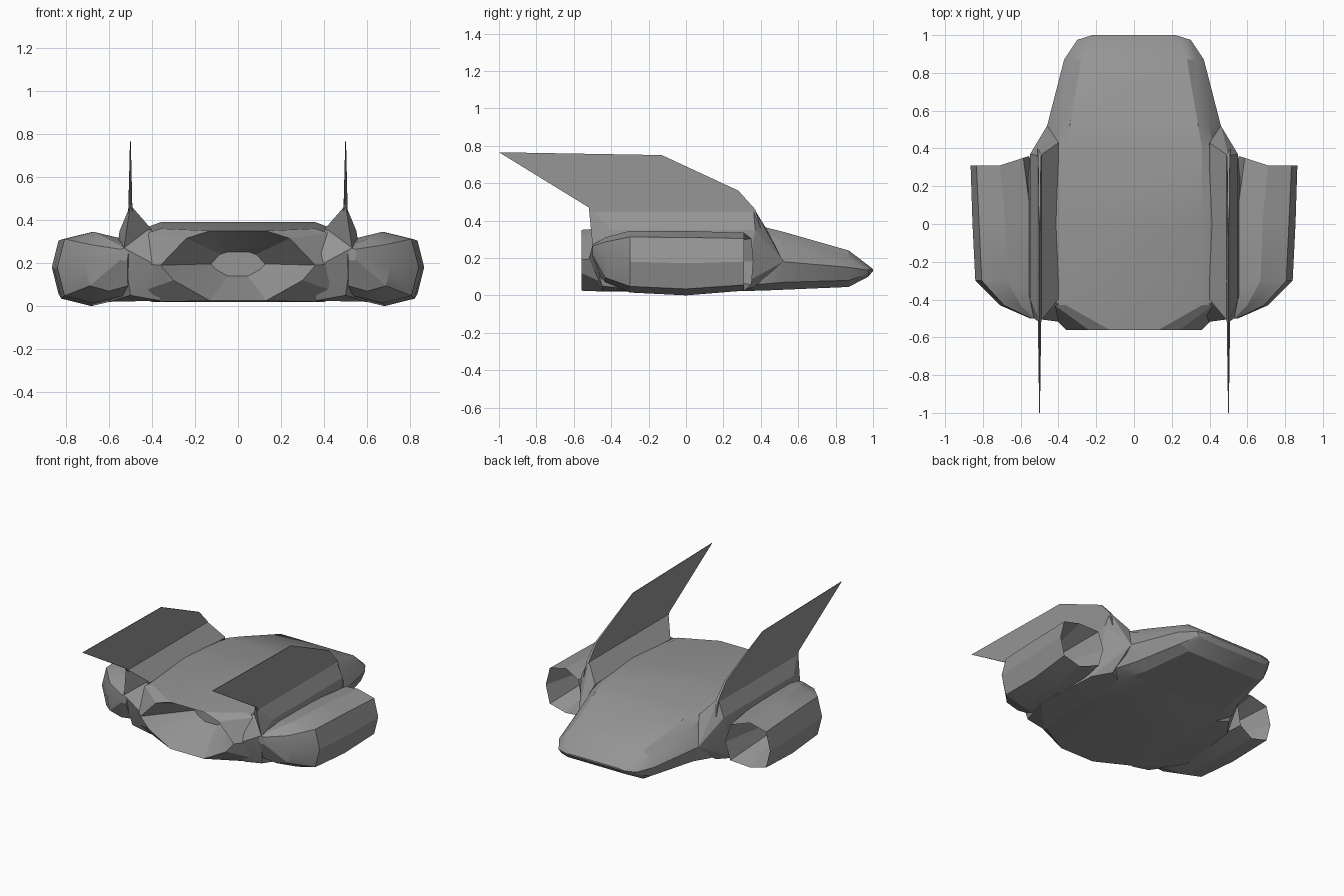
import bpy
import bmesh
import math

cube = bpy.data.objects.get("Cube")
if cube:
    bpy.data.objects.remove(cube, do_unlink=True)

grey = bpy.data.materials.new("hull_grey")
grey.use_nodes = True
COLOUR = (0.3, 0.3, 0.3, 1)
grey.diffuse_color = COLOUR
grey.node_tree.nodes["Principled BSDF"].inputs["Base Color"].default_value = COLOUR


def finish(name, bm, mirrored=False, smooth=22):
    """Turn a bmesh into a shaded object, optionally mirrored across x."""
    bmesh.ops.recalc_face_normals(bm, faces=bm.faces[:])
    mesh = bpy.data.meshes.new(name)
    bm.to_mesh(mesh)
    bm.free()
    mesh.materials.append(grey)
    obj = bpy.data.objects.new(name, mesh)
    bpy.context.collection.objects.link(obj)
    if mirrored:
        mod = obj.modifiers.new("mirror", 'MIRROR')
        mod.use_axis[0] = True
        mod.use_mirror_merge = False
    bpy.ops.object.select_all(action='DESELECT')
    obj.select_set(True)
    bpy.context.view_layer.objects.active = obj
    bpy.ops.object.shade_smooth_by_angle(angle=math.radians(smooth))
    return obj


def loft(rings):
    """Skin closed rings of equal length and cap both ends."""
    bm = bmesh.new()
    loops = [[bm.verts.new(p) for p in ring] for ring in rings]
    for a, b in zip(loops, loops[1:]):
        for i in range(len(a)):
            j = (i + 1) % len(a)
            bm.faces.new((a[i], a[j], b[j], b[i]))
    bm.faces.new(loops[0])
    bm.faces.new(loops[-1])
    return bm


def solid(points):
    """Faceted solid wrapped around a few corner points."""
    bm = bmesh.new()
    for p in points:
        bm.verts.new(p)
    out = bmesh.ops.convex_hull(bm, input=bm.verts[:])
    spare = {v for v in out["geom_interior"] if isinstance(v, bmesh.types.BMVert)}
    bmesh.ops.delete(bm, geom=list(spare), context='VERTS')
    return bm


def section(y, half):
    """Symmetric hull section from its right half, listed top to bottom."""
    return [(x, y, z) for x, z in half] + [(-x, y, z) for x, z in reversed(half)]


# Main hull: recessed tail nozzle, flat deck, wedge nose
nozzle = [(.13, .35), (.24, .315), (.36, .19), (.3, .12), (.13, .025)]
hull = [
    section(-.3, [(x * .35, .2 + (z - .2) * .35) for x, z in nozzle]),
    section(-.56, nozzle),
    section(-.43, [(.36, .36), (.42, .34), (.49, .2), (.47, .06), (.36, .02)]),
    section(0, [(.36, .39), (.44, .36), (.5, .2), (.5, .05), (.4, .02)]),
    section(.4, [(.36, .37), (.42, .34), (.49, .2), (.47, .06), (.38, .025)]),
    section(.52, [(.34, .34), (.4, .29), (.46, .18), (.42, .07), (.34, .03)]),
    section(.87, [(.28, .24), (.33, .2), (.37, .15), (.34, .08), (.28, .045)]),
    section(.975, [(.23, .16), (.28, .15), (.3, .135), (.28, .115), (.23, .1)]),
    section(1, [(.18, .14), (.2, .137), (.22, .134), (.2, .132), (.18, .13)]),
]
finish("main_hull", loft(hull))


def pod_ring(y, cx, cz, rx, rz, sweep=0):
    """Octagonal pod section; sweep pushes the inner side along y."""
    pts = []
    for k in range(8):
        a = k * math.pi / 4
        f = 1 if k % 2 == 0 else .8 * math.sqrt(2)
        c, s = math.cos(a) * f, math.sin(a) * f
        pts.append((cx + rx * c, y - sweep * min(c, 0), cz + rz * s))
    return pts


# Side engine pods with open intakes at the front and tapered tails
pods = [
    pod_ring(.02, .7, .19, .07, .08),
    pod_ring(.31, .71, .18, .155, .155, .05),
    pod_ring(0, .68, .172, .175, .172),
    pod_ring(-.3, .67, .18, .17, .165, -.08),
    pod_ring(-.43, .6, .19, .11, .12, -.03),
    pod_ring(-.5, .53, .24, .02, .03),
]
finish("engine_pod", loft(pods), True)

# Blocks joining the pods to the hull
root = [(.4, .43, .355), (.55, .37, .35), (.46, .52, .18), (.48, .36, .04),
        (.55, .34, .18), (.4, -.42, .355), (.55, -.4, .35), (.53, -.5, .27),
        (.38, -.52, .19), (.5, -.45, .05), (.36, .3, .025), (.36, -.45, .025),
        (.6, -.2, .02), (.56, .25, .03)]
finish("wing_root", solid(root), True, 15)

# Flared bases under the fins
flare = [(.4, -.4, .355), (.55, -.4, .35), (.5, -.52, .47), (.53, -.5, .27),
         (.4, .43, .355), (.55, .37, .35), (.5, .36, .47), (.46, .52, .18)]
finish("fin_base", solid(flare), True, 15)

# Swept fins, thinning towards the top
outline = [(-1, .765), (-.13, .75), (.28, .56), (.37, .46), (.4, .36),
           (-.43, .3), (-.52, .47)]
sides = []
for side in (-1, 1):
    sides.append([(.5 + side * (.002 + .03 * max(0, .7 - z)), y, z) for y, z in outline])
finish("tail_fin", loft(sides), True)
